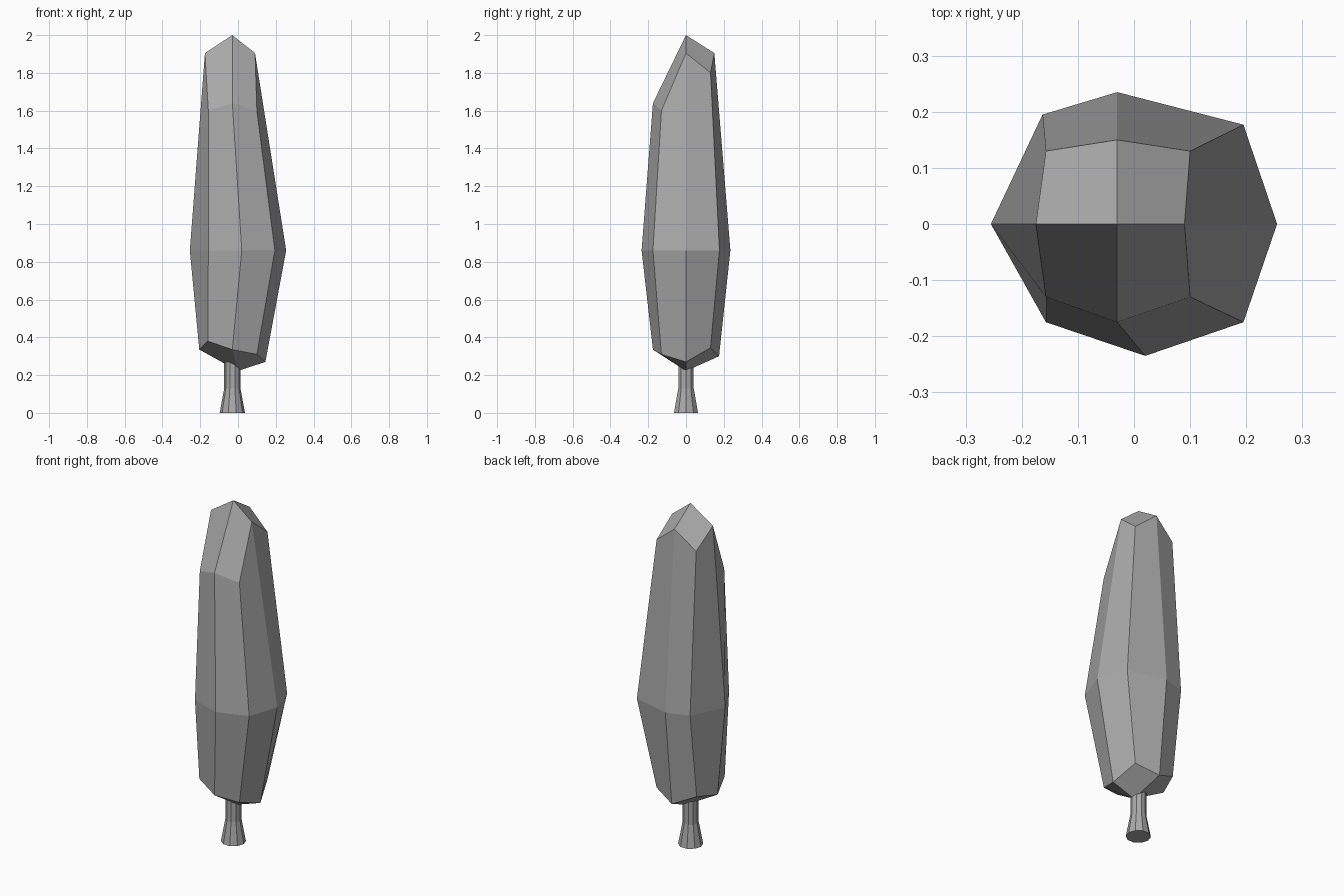
import bpy
import bmesh
import math

default_cube = bpy.data.objects.get("Cube")
if default_cube:
    bpy.data.objects.remove(default_cube, do_unlink=True)


def make_material(name, colour):
    material = bpy.data.materials.new(name)
    material.use_nodes = True
    material.diffuse_color = colour
    shader = material.node_tree.nodes["Principled BSDF"]
    shader.inputs["Base Color"].default_value = colour
    return material


def bridge(bm, lower, upper):
    """Join two closed rings of vertices with a band of quads."""
    count = len(lower)
    for i in range(count):
        j = (i + 1) % count
        bm.faces.new((lower[i], lower[j], upper[j], upper[i]))


def quad_cap(bm, ring, centre_point):
    """Close an eight-sided ring with four quads around a centre vertex."""
    centre = bm.verts.new(centre_point)
    for i in range(0, len(ring), 2):
        bm.faces.new((centre, ring[i], ring[i + 1], ring[(i + 2) % len(ring)]))


def finish(bm, name, material):
    bmesh.ops.recalc_face_normals(bm, faces=bm.faces)
    mesh = bpy.data.meshes.new(name)
    bm.to_mesh(mesh)
    bm.free()
    mesh.materials.append(material)
    part = bpy.data.objects.new(name, mesh)
    bpy.context.scene.collection.objects.link(part)
    return part


grey = make_material("plain grey", (0.4, 0.4, 0.4, 1.0))
AXIS = -0.03   # x of the trunk and of the tree's tip
WAIST = 0.86   # height of the widest ring

# Foliage: three eight-sided rings, counter-clockwise from +x, with quad caps
lower_ring = [
    (0.145, 0, 0.27), (0.1, 0.13, 0.345), (AXIS, 0.175, 0.3), (-0.16, 0.13, 0.36),
    (-0.205, 0, 0.335), (-0.16, -0.13, 0.38), (AXIS, -0.175, 0.335), (0.1, -0.13, 0.31),
]
waist_ring = [(x, y, WAIST) for x, y in (
    (0.255, 0), (0.195, 0.177), (AXIS, 0.235), (-0.163, 0.195),
    (-0.255, 0), (-0.157, -0.175), (0.02, -0.235), (0.195, -0.175),
)]
upper_ring = [
    (0.09, 0, 1.905), (0.1, 0.13, 1.8), (AXIS, 0.15, 1.905), (-0.157, 0.13, 1.8),
    (-0.175, 0, 1.905), (-0.157, -0.13, 1.6), (AXIS, -0.175, 1.64), (0.1, -0.13, 1.6),
]

bm = bmesh.new()
rings = [[bm.verts.new(p) for p in ring] for ring in (lower_ring, waist_ring, upper_ring)]
for below, above in zip(rings, rings[1:]):
    bridge(bm, below, above)
quad_cap(bm, rings[0], (0, 0, 0.222))
quad_cap(bm, rings[-1], (AXIS, 0, 2))
finish(bm, "foliage", grey)

# Trunk: ten-sided column flaring out at the foot
SIDES = 10
bm = bmesh.new()
rings = []
for radius, height in ((0.067, 0), (0.043, 0.13), (0.043, 0.3)):
    rings.append([
        bm.verts.new((
            AXIS + radius * math.cos(math.tau * i / SIDES),
            radius * math.sin(math.tau * i / SIDES),
            height,
        ))
        for i in range(SIDES)
    ])
for below, above in zip(rings, rings[1:]):
    bridge(bm, below, above)
bm.faces.new(rings[0])
bm.faces.new(rings[-1])
finish(bm, "trunk", grey)
